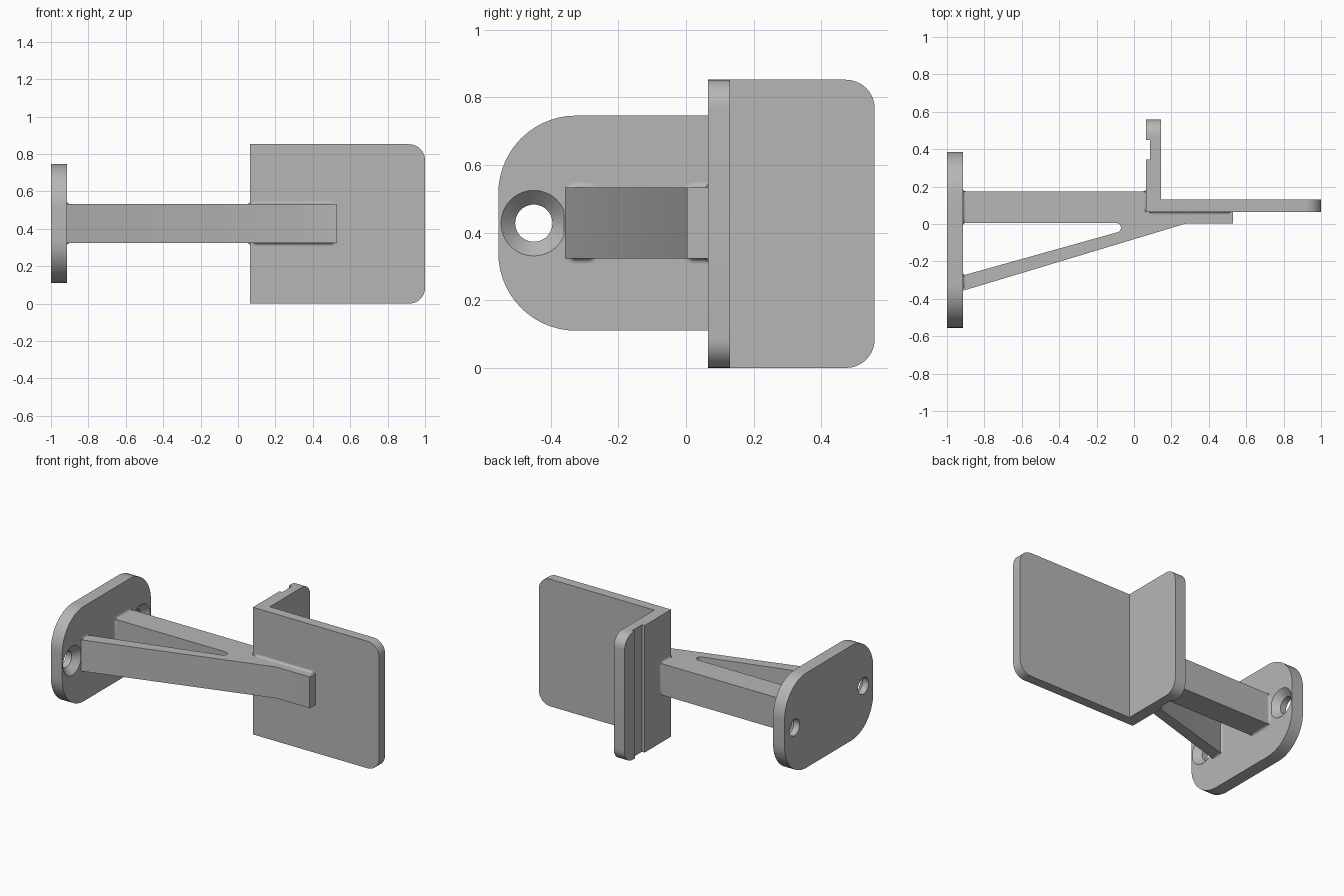
import bpy, bmesh, math
from mathutils import Vector

if "Cube" in bpy.data.objects:
    bpy.data.objects.remove(bpy.data.objects["Cube"])

grey = bpy.data.materials.new("plain grey")
grey.use_nodes = True
grey.diffuse_color = (0.47, 0.47, 0.47, 1)
grey.node_tree.nodes["Principled BSDF"].inputs["Base Color"].default_value = grey.diffuse_color

MID = 0.428            # height of the arm's centre line
HALF = 0.105           # half the arm's height
WALL = -0.915          # inner face of the wall plate
PLATE_Y = -0.085       # middle of the wall plate


def finish(name, bm):
    bmesh.ops.recalc_face_normals(bm, faces=bm.faces)
    mesh = bpy.data.meshes.new(name)
    bm.to_mesh(mesh)
    bm.free()
    mesh.materials.append(grey)
    ob = bpy.data.objects.new(name, mesh)
    bpy.context.collection.objects.link(ob)
    return ob


def activate(ob):
    bpy.ops.object.select_all(action="DESELECT")
    ob.select_set(True)
    bpy.context.view_layer.objects.active = ob


def apply_mods(ob):
    activate(ob)
    for mod in list(ob.modifiers):
        bpy.ops.object.modifier_apply(modifier=mod.name)


def smooth(ob):
    activate(ob)
    bpy.ops.object.shade_smooth_by_angle(angle=math.radians(35))


def loft(rings):
    """Closed solid through rings of equal point count."""
    bm = bmesh.new()
    rows = [[bm.verts.new(p) for p in ring] for ring in rings]
    n = len(rows[0])
    for a, b in zip(rows, rows[1:]):
        for i in range(n):
            j = (i + 1) % n
            bm.faces.new((a[i], a[j], b[j], b[i]))
    bm.faces.new(rows[0])
    bm.faces.new(rows[-1])
    return bm


def prism_z(points, z0, z1):
    return loft([[(x, y, z) for x, y in points] for z in (z0, z1)])


def rounded_rect(cu, cv, hu, hv, r, seg=14):
    pts = []
    for q, (su, sv) in enumerate(((1, 1), (-1, 1), (-1, -1), (1, -1))):
        for i in range(seg + 1):
            a = (q + i / seg) * math.pi / 2
            pts.append((cu + su * (hu - r) + r * math.cos(a),
                        cv + sv * (hv - r) + r * math.sin(a)))
    return pts


# Wall plate with rounded corners
outline = rounded_rect(PLATE_Y, MID, 0.47, 0.318, 0.23)
wall_plate = finish("wall_plate", loft([[(x, y, z) for y, z in outline] for x in (-1, WALL)]))

# Two countersunk screw holes
for side in (-1, 1):
    cy = PLATE_Y + side * 0.365
    rings = []
    for x, r in ((-1.05, 0.055), (-0.957, 0.055), (WALL, 0.097), (-0.9, 0.112)):
        rings.append([(x, cy + r * math.cos(t * math.tau / 40), MID + r * math.sin(t * math.tau / 40))
                      for t in range(40)])
    cutter = finish("screw_cutter", loft(rings))
    cutter.hide_render = True
    mod = wall_plate.modifiers.new("hole", "BOOLEAN")
    mod.operation, mod.solver, mod.object = "DIFFERENCE", "EXACT", cutter
    apply_mods(wall_plate)
    bpy.data.objects.remove(cutter)
smooth(wall_plate)

# Angled holder: front plate and side flange with a groove
bm = prism_z([(0.065, 0.065), (1, 0.065), (1, 0.13), (0.145, 0.13), (0.145, 0.558),
              (0.065, 0.558), (0.065, 0.45), (0.085, 0.45), (0.085, 0.345), (0.065, 0.345)],
             0, 0.852)
corners = []
for e in bm.edges:
    a, b = (v.co for v in e.verts)
    level = abs(a.z - b.z) < 0.001
    if level and (min(a.x, b.x) > 0.99 or min(a.y, b.y) > 0.55):
        corners.append(e)
bmesh.ops.bevel(bm, geom=corners, offset=0.085, segments=10, profile=0.5, affect="EDGES")
smooth(finish("angled_holder", bm))

# Arm and diagonal strut in one outline, with a rounded crotch
crotch = [(-0.095 + 0.025 * math.cos(a), -0.02 + 0.025 * math.sin(a))
          for a in (math.radians(d) for d in range(-75, 91, 15))]
arm_outline = [(-0.925, 0.175), (0.1, 0.175), (0.1, 0.1), (0.53, 0.1), (0.53, 0.003),
               (0.28, 0.003), (-0.925, -0.36), (-0.925, -0.278)] + crotch + [(-0.925, 0.005)]
bm = prism_z(arm_outline, MID - HALF, MID + HALF)
# Round the long edges, leaving the ends at the wall plate square
long_edges = [e for e in bm.edges
              if max(v.co.x for v in e.verts) > -0.9
              and len(e.link_faces) == 2 and e.calc_face_angle(0) > math.radians(50)]
bmesh.ops.bevel(bm, geom=long_edges, offset=0.02, segments=4, profile=0.5,
                affect="EDGES", clamp_overlap=True)
smooth(finish("arm_and_strut", bm))


def fillet(name, centre, half_u, half_v, u, v, normal, size=0.015):
    """Concave collar where a bar of the given section meets a plate."""
    centre, u, v, normal = (Vector(k) for k in (centre, u, v, normal))
    rings = []
    for i in range(6):
        t = i / 5 * math.pi / 2
        grow, lift = size * (1 - math.sin(t)), size * (1 - math.cos(t))
        section = rounded_rect(0, 0, half_u + grow, half_v + grow, 0.018 + grow, 4)
        rings.append([centre + u * a + v * b + normal * lift for a, b in section])
    smooth(finish(name, loft(rings)))


# Small fillets at the plate joints
X, Y, Z = (1, 0, 0), (0, 1, 0), (0, 0, 1)
fillet("arm_wall_fillet", (WALL, 0.09, MID), 0.085, HALF, Y, Z, X)
fillet("strut_wall_fillet", (WALL, -0.309, MID), 0.036, HALF, Y, Z, X)
fillet("arm_flange_fillet", (0.065, 0.12, MID), 0.055, HALF, Y, Z, (-1, 0, 0))
fillet("arm_holder_fillet", (0.297, 0.065, MID), 0.218, HALF, X, Z, (0, -1, 0))
